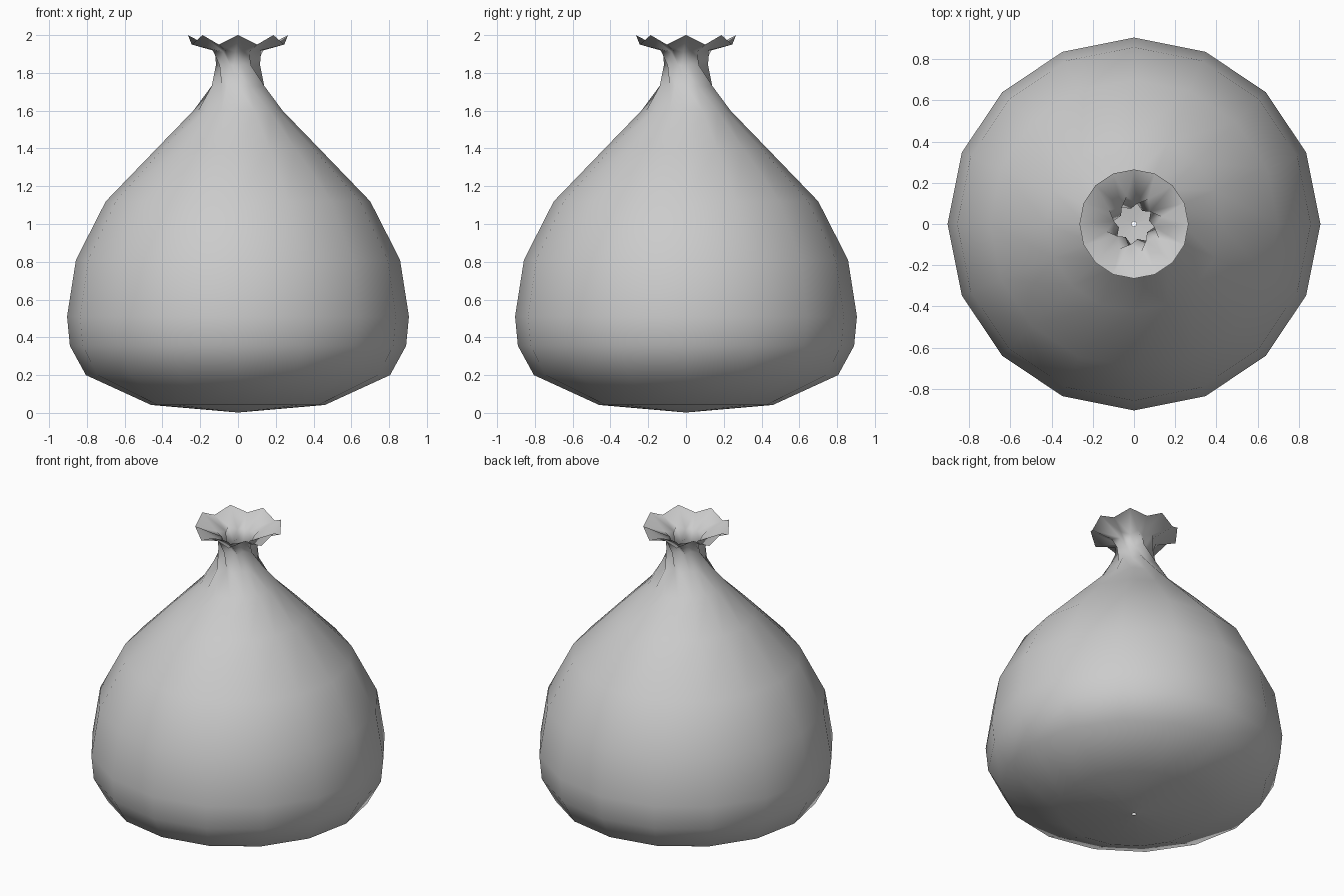
import bpy, bmesh, math

if "Cube" in bpy.data.objects:
    bpy.data.objects.remove(bpy.data.objects["Cube"])

SIDES = 16

# Rings from base to lip: mean radius, height, pleat depth, twist (degrees), height wave
RINGS = [
    (0.012, 0.003, 0, 0, 0),
    (0.46, 0.042, 0, 0, 0),
    (0.805, 0.20, 0, 0, 0),
    (0.89, 0.355, 0, 0, 0),
    (0.905, 0.51, 0, 0, 0),
    (0.858, 0.81, 0, 0, 0),
    (0.70, 1.12, 0, 0, 0),
    (0.425, 1.405, 0, 0, 0),
    (0.232, 1.60, 0.004, 0, 0),
    (0.137, 1.73, 0.014, -22, 0),
    (0.097, 1.84, 0.022, -55, 0),
    (0.118, 1.915, 0.02, -75, 0.004),
    (0.265, 1.975, 0, -90, 0.025),
]

# Sack: lofted rings with a twisted, pleated neck and a wavy lip
bm = bmesh.new()
rings = []
for radius, height, pleat, twist, wave in RINGS:
    ring = []
    for i in range(SIDES):
        a = math.tau * i / SIDES + math.radians(twist)
        s = 1 if i % 2 == 0 else -1
        r = radius + s * pleat
        ring.append(bm.verts.new((r * math.cos(a), r * math.sin(a), height + s * wave)))
    rings.append(ring)
for low, high in zip(rings, rings[1:]):
    for i in range(SIDES):
        j = (i + 1) % SIDES
        bm.faces.new((low[i], low[j], high[j], high[i]))

mesh = bpy.data.meshes.new("sack")
bm.to_mesh(mesh)
bm.free()
for p in mesh.polygons:
    p.use_smooth = True
sack = bpy.data.objects.new("sack", mesh)
bpy.context.collection.objects.link(sack)
